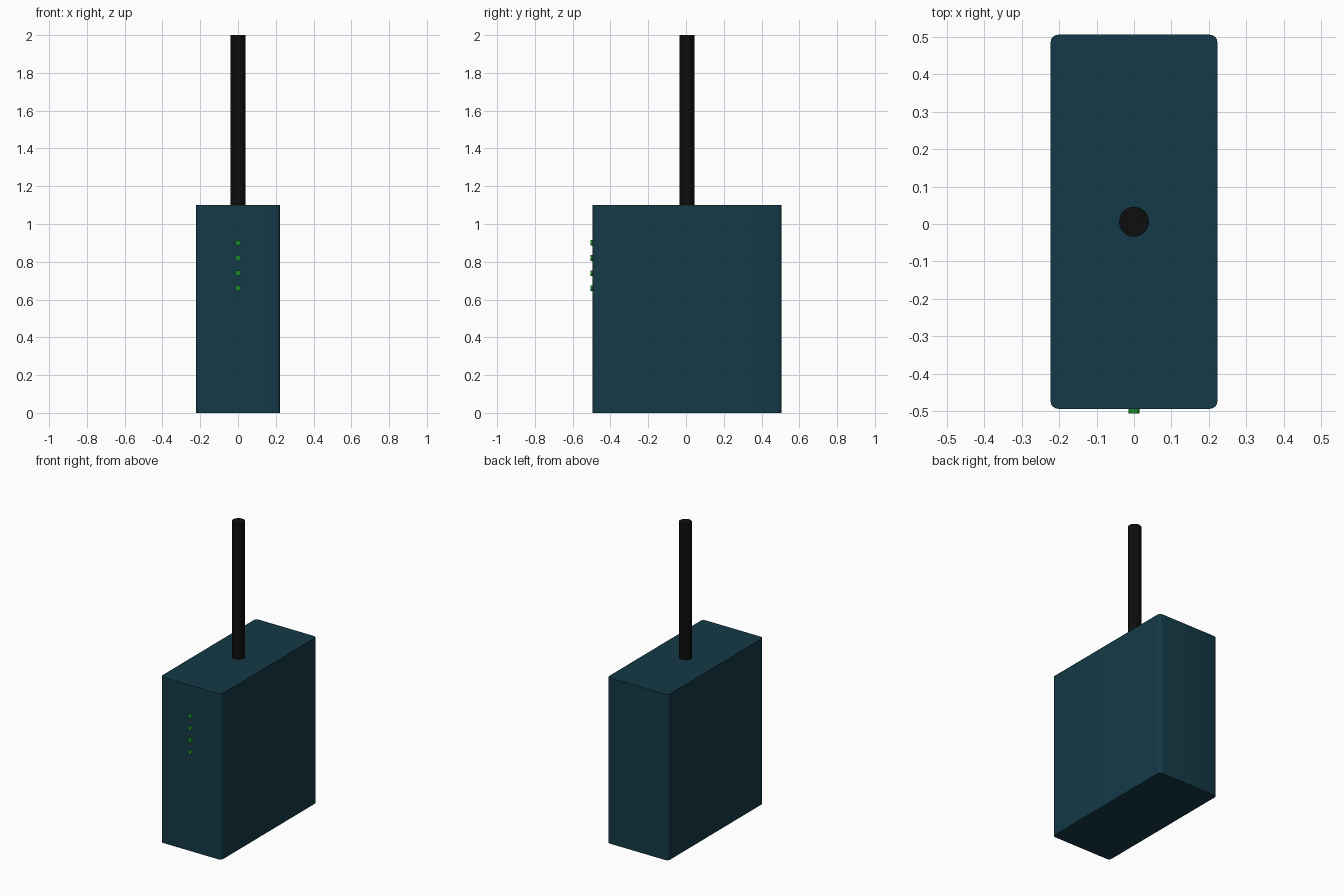
import bpy, bmesh, math
from mathutils import Matrix, Vector

if "Cube" in bpy.data.objects:
    bpy.data.objects.remove(bpy.data.objects["Cube"])


def material(name, rgb):
    m = bpy.data.materials.new(name)
    m.diffuse_color = (*rgb, 1)
    m.use_nodes = True
    m.node_tree.nodes["Principled BSDF"].inputs["Base Color"].default_value = m.diffuse_color
    return m


def finish(name, bm, mat):
    bmesh.ops.recalc_face_normals(bm, faces=bm.faces)
    me = bpy.data.meshes.new(name)
    bm.to_mesh(me)
    bm.free()
    me.materials.append(mat)
    ob = bpy.data.objects.new(name, me)
    bpy.context.collection.objects.link(ob)
    bpy.ops.object.select_all(action='DESELECT')
    ob.select_set(True)
    bpy.context.view_layer.objects.active = ob
    bpy.ops.object.shade_smooth_by_angle(angle=math.radians(35))
    return ob


def cylinder(name, centre, radius, depth, sides, mat, axis='Z'):
    bm = bmesh.new()
    rot = Matrix.Rotation(math.pi / 2, 4, 'X') if axis == 'Y' else Matrix()
    bmesh.ops.create_cone(bm, cap_ends=True, segments=sides, radius1=radius,
                          radius2=radius, depth=depth,
                          matrix=Matrix.Translation(centre) @ rot)
    return finish(name, bm, mat)


teal = material("teal_plastic", (0.007, 0.042, 0.063))
black = material("black_rubber", (0.004, 0.004, 0.004))
green = material("green_light", (0.012, 0.26, 0.02))

W, D, H, CY = 0.446, 1.0, 1.1, 0.006

# Case: box with rounded upright edges
bm = bmesh.new()
bmesh.ops.create_cube(bm, size=1, matrix=Matrix.Translation((0, CY, H / 2))
                      @ Matrix.Diagonal((W, D, H, 1)))
upright = [e for e in bm.edges
           if abs((e.verts[0].co - e.verts[1].co).z) > 0.5]
bmesh.ops.bevel(bm, geom=upright, offset=0.02, segments=4, profile=0.5,
                affect='EDGES')
finish("case", bm, teal)

# Antenna
cylinder("antenna", Vector((0, CY, 1.545)), 0.04, 0.91, 24, black)

# Row of status lights on the front
for i in range(4):
    cylinder(f"status_light_{i + 1}", Vector((0, -0.494, 0.9 - 0.08 * i)),
             0.015, 0.024, 12, green, 'Y')
